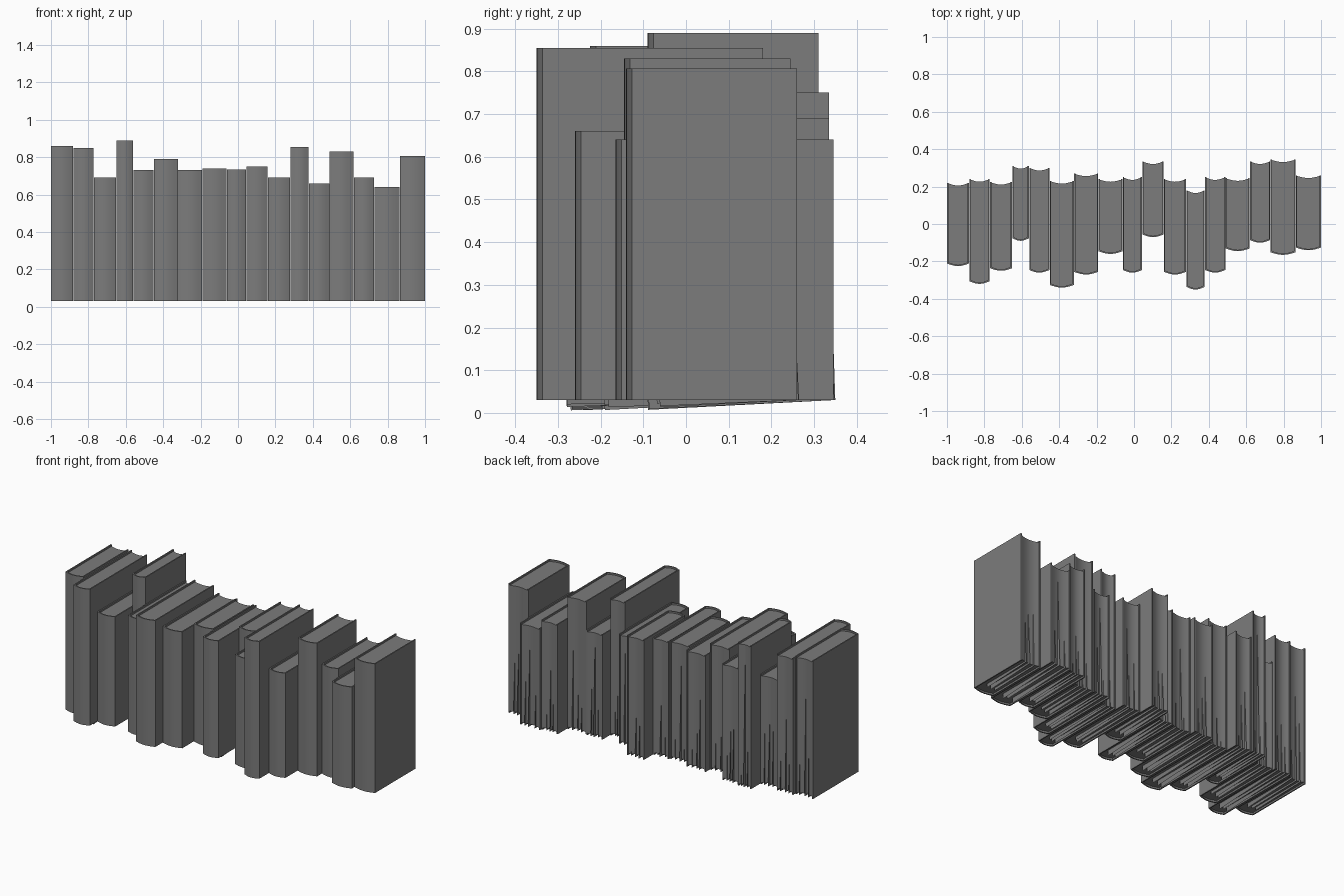
import bpy, bmesh, math, random

if "Cube" in bpy.data.objects:
    bpy.data.objects.remove(bpy.data.objects["Cube"])
random.seed(4)

grey = bpy.data.materials.new("dark_grey")
grey.use_nodes = True
colour = (0.2, 0.2, 0.2, 1)
grey.diffuse_color = colour
grey.node_tree.nodes["Principled BSDF"].inputs["Base Color"].default_value = colour
grey.node_tree.nodes["Principled BSDF"].inputs["Roughness"].default_value = 0.8

BASE = 0.03      # underside of the covers
BOARD = 0.007    # cover thickness
BULGE = 0.014    # depth of the rounded spine
LIP = 0.01       # how far the boards overhang the pages


def arc(x0, x1, y, depth, steps=8):
    """Points on a shallow curve from x0 to x1 that dips towards the front."""
    return [(x0 + (x1 - x0) * i / steps,
             y - depth * math.sin(math.pi * i / steps)) for i in range(steps + 1)]


def finish(name, bm):
    bmesh.ops.recalc_face_normals(bm, faces=bm.faces)
    mesh = bpy.data.meshes.new(name)
    bm.to_mesh(mesh)
    bm.free()
    mesh.materials.append(grey)
    obj = bpy.data.objects.new(name, mesh)
    bpy.context.collection.objects.link(obj)
    return obj


def prism(name, outline, z0, z1):
    bm = bmesh.new()
    face = bm.faces.new([bm.verts.new((x, y, z0)) for x, y in outline])
    new = bmesh.ops.extrude_face_region(bm, geom=[face])["geom"]
    verts = [v for v in new if isinstance(v, bmesh.types.BMVert)]
    bmesh.ops.translate(bm, verts=verts, vec=(0, 0, z1 - z0))
    obj = finish(name, bm)
    bpy.ops.object.select_all(action="DESELECT")
    obj.select_set(True)
    bpy.context.view_layer.objects.active = obj
    bpy.ops.object.shade_smooth_by_angle(angle=math.radians(35))
    return obj


def loose_sheets(name, x0, x1, front, back, top):
    """Thin leaves that have slipped and lean a little out of the book."""
    bm = bmesh.new()
    length, height = back - front - 0.075, (top - BASE) * 0.85
    for i in range(3):
        x = x0 + (x1 - x0) * (i + random.uniform(0.8, 1.2)) / 4 + BOARD / 2
        a = min(random.uniform(0.02, 0.055), 0.029 / length)
        y, z = back + random.uniform(-0.006, 0.006), BASE
        c, s = math.cos(a), math.sin(a)
        bm.faces.new([bm.verts.new((x, y + c * u - s * w, z + s * u + c * w))
                      for u, w in ((0, 0), (-length, 0), (-length, height), (0, height))])
    finish(name, bm)


def book(number, x0, x1, front, back, top):
    shoulder = front + BULGE
    inner0, inner1 = x0 + BOARD, x1 - BOARD
    # cover: two boards joined by a rounded spine
    cover = ([(x0, back)] + arc(x0, x1, shoulder, BULGE) + [(x1, back), (inner1, back)]
             + arc(inner1, inner0, shoulder + BOARD, BULGE) + [(inner0, back)])
    prism(f"book_cover_{number}", cover, BASE, top)
    # page block: rounded at the spine, hollow at the fore edge
    pages = (arc(inner0, inner1, shoulder + BOARD, BULGE)
             + arc(inner1, inner0, back - 0.003, BULGE * 0.8))
    prism(f"book_pages_{number}", pages, BASE + LIP, top - LIP)
    loose_sheets(f"loose_sheets_{number}", inner0, inner1, front, back, top)


# right edge, front, back and top of each book along the row
row = [
    (-0.88, -0.225, 0.22, 0.86), (-0.77, -0.32, 0.24, 0.85), (-0.65, -0.25, 0.225, 0.69),
    (-0.56, -0.09, 0.31, 0.89), (-0.45, -0.26, 0.30, 0.73), (-0.32, -0.34, 0.23, 0.79),
    (-0.19, -0.27, 0.27, 0.73), (-0.06, -0.16, 0.24, 0.74), (0.045, -0.26, 0.25, 0.735),
    (0.16, -0.07, 0.335, 0.75), (0.28, -0.27, 0.24, 0.69), (0.38, -0.35, 0.18, 0.855),
    (0.49, -0.26, 0.25, 0.66), (0.62, -0.145, 0.245, 0.83), (0.73, -0.1, 0.335, 0.69),
    (0.865, -0.165, 0.345, 0.64), (1.0, -0.14, 0.26, 0.807),
]
left = -1.0
for n, (right, front, back, top) in enumerate(row, 1):
    book(n, left, right - (0 if n == len(row) else 0.002), front, back, top)
    left = right
